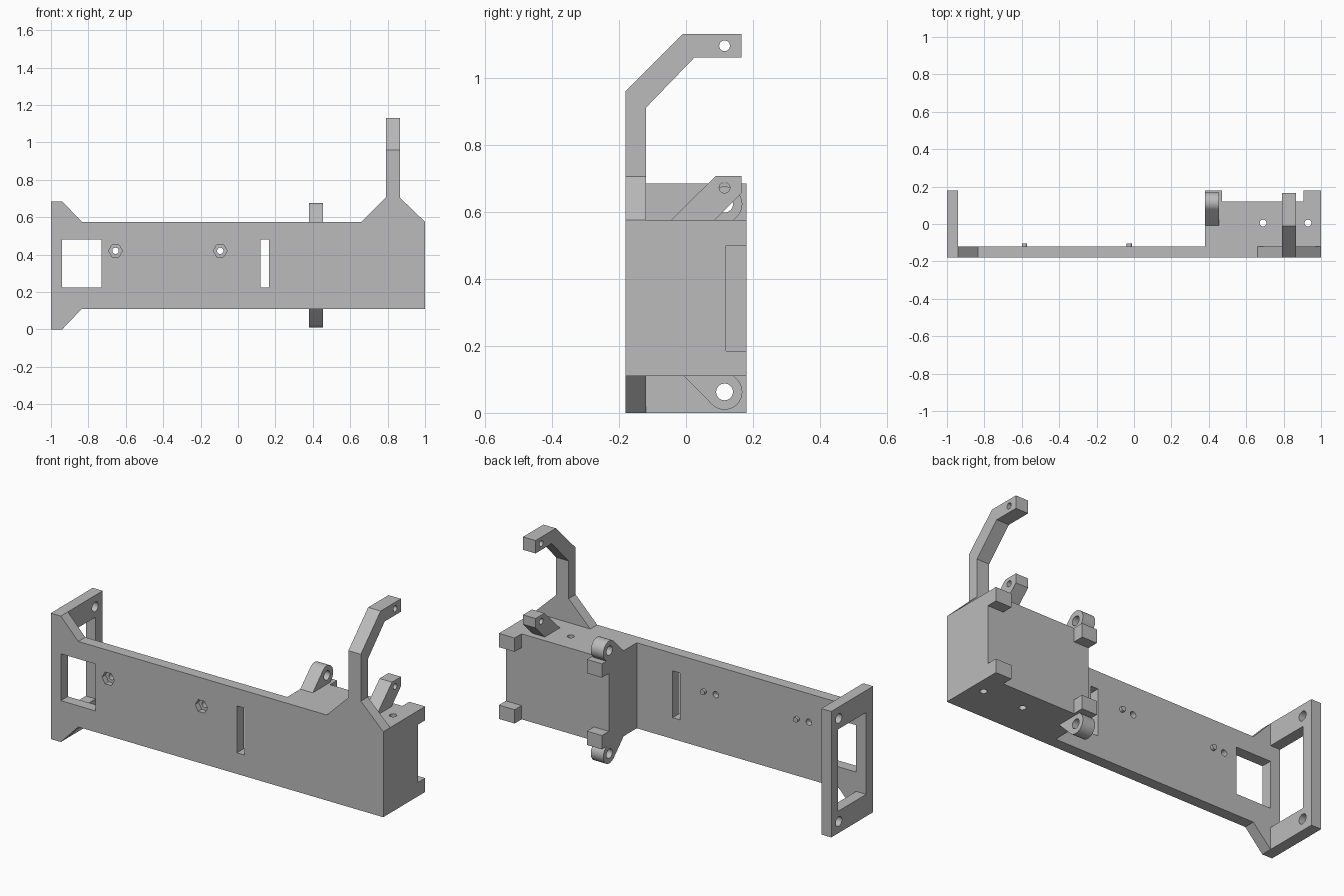
import bpy, bmesh, math

old = bpy.data.objects.get("Cube")
if old:
    bpy.data.objects.remove(old, do_unlink=True)

grey = bpy.data.materials.new("plain grey")
grey.use_nodes = True
COLOUR = (0.5, 0.5, 0.5, 1)
grey.diffuse_color = COLOUR
grey.node_tree.nodes["Principled BSDF"].inputs["Base Color"].default_value = COLOUR

# Maps a 2D profile point plus a depth along the axis to 3D
PLACE = {"x": lambda a, b, d: (d, a, b),
         "y": lambda a, b, d: (a, d, b),
         "z": lambda a, b, d: (a, b, d)}


def prism(name, axis, points, lo, hi):
    """Extrude a 2D profile along an axis."""
    bm = bmesh.new()
    rings = [[bm.verts.new(PLACE[axis](a, b, d)) for a, b in points] for d in (lo, hi)]
    bm.faces.new(rings[0])
    bm.faces.new(rings[1])
    n = len(points)
    for i in range(n):
        j = (i + 1) % n
        bm.faces.new((rings[0][i], rings[0][j], rings[1][j], rings[1][i]))
    bmesh.ops.recalc_face_normals(bm, faces=bm.faces)
    mesh = bpy.data.meshes.new(name)
    bm.to_mesh(mesh)
    bm.free()
    mesh.materials.append(grey)
    obj = bpy.data.objects.new(name, mesh)
    bpy.context.collection.objects.link(obj)
    return obj


def rect(a0, a1, b0, b1):
    return [(a0, b0), (a1, b0), (a1, b1), (a0, b1)]


def arc(a, b, r, start=0, sweep=360, n=32):
    steps = n if sweep == 360 else n - 1
    angles = [math.radians(start + sweep * i / steps) for i in range(n)]
    return [(a + r * math.cos(t), b + r * math.sin(t)) for t in angles]


def select(obj):
    bpy.ops.object.select_all(action="DESELECT")
    obj.select_set(True)
    bpy.context.view_layer.objects.active = obj


def cut(obj, axis, points, lo, hi):
    """Subtract an extruded profile and discard the cutter."""
    cutter = prism("cutter", axis, points, lo, hi)
    cutter.hide_render = True
    mod = obj.modifiers.new("cut", "BOOLEAN")
    mod.operation = "DIFFERENCE"
    mod.solver = "EXACT"
    mod.object = cutter
    select(obj)
    bpy.ops.object.modifier_apply(modifier=mod.name)
    bpy.data.objects.remove(cutter, do_unlink=True)


def smooth(obj):
    select(obj)
    bpy.ops.object.shade_smooth_by_angle(angle=math.radians(30))


FRONT, PLATE_BACK, BOX_BACK, BACK = -0.18, -0.12, 0.12, 0.18
LOW, HIGH, TOP = 0.11, 0.575, 0.685
MID = TOP / 2
HOLE_Y, HOLE_Z = 0.115, 0.0625

# Long plate with flared end and the sloped foot of the tall arm
plate = prism("long_plate", "y", [
    (-0.94, 0), (-0.835, LOW), (1, LOW), (1, HIGH), (0.865, 0.705), (0.79, 0.705),
    (0.66, HIGH), (-0.835, HIGH), (-0.94, TOP)], FRONT, PLATE_BACK)
cut(plate, "y", rect(-0.96, -0.73, 0.225, 0.48), -0.3, 0)
cut(plate, "y", rect(0.12, 0.165, 0.225, 0.48), -0.3, 0)

# Screw holes with hexagonal recesses, each beside a locating pin
for i, x in enumerate((-0.655, -0.095)):
    cut(plate, "y", arc(x, 0.42, 0.037, n=6), -0.3, -0.15)
    cut(plate, "y", arc(x, 0.42, 0.017, n=24), -0.3, 0)
    smooth(prism(f"locating_pin_{i + 1}", "y", arc(x + 0.07, 0.42, 0.014, n=24),
                 PLATE_BACK - 0.01, -0.104))
smooth(plate)

# End flange with window and two bolt holes
flange = prism("end_flange", "x", rect(FRONT, BACK, 0, TOP), -1, -0.94)
cut(flange, "x", rect(PLATE_BACK, 0.12, 0.12, TOP - 0.12), -1.1, -0.9)
for z in (HOLE_Z, TOP - HOLE_Z):
    cut(flange, "x", arc(HOLE_Y, z, 0.026), -1.1, -0.9)
smooth(flange)

# Box block with two vertical holes
box = prism("box_block", "z", rect(0.38, 1, PLATE_BACK, BOX_BACK), LOW, HIGH)
for x in (0.69, 0.93):
    cut(box, "z", arc(x, 0.005, 0.018, n=24), 0, 0.7)
smooth(box)

# Four corner tabs on the back of the box
for side, x0, x1 in (("right", 0.38, 0.47), ("left", 0.905, 1)):
    for level, z0, z1 in (("lower", LOW, 0.185), ("upper", 0.5, HIGH)):
        prism(f"corner_tab_{level}_{side}", "y", rect(x0, x1, z0, z1), BOX_BACK, BACK)

# Rounded hinge ears above and below the box
ear_profile = [(-0.007, LOW)] + arc(HOLE_Y, HOLE_Z, 0.053, 225, 180, 24) + [(0.142, LOW)]
for level, flip in (("lower", False), ("upper", True)):
    place = lambda pts: [(y, 2 * MID - z) if flip else (y, z) for y, z in pts]
    ear = prism(f"hinge_ear_{level}", "x", place(ear_profile), 0.38, 0.455)
    cut(ear, "x", place(arc(HOLE_Y, HOLE_Z, 0.025)), 0.3, 0.6)
    smooth(ear)

# Tall bent arm and short slanted arm, both with a pivot hole
arms = {
    "tall_arm": ([(FRONT, 0.705), (FRONT, 0.96), (-0.01, 1.13), (0.165, 1.13),
                  (0.165, 1.06), (0.025, 1.06), (PLATE_BACK, 0.91), (PLATE_BACK, 0.705)], 1.095),
    "short_arm": ([(-0.045, HIGH), (0.088, 0.706), (0.165, 0.706),
                   (0.165, 0.655), (0.085, HIGH)], 0.672),
}
for name, (profile, hole_z) in arms.items():
    arm = prism(name, "x", profile, 0.79, 0.865)
    cut(arm, "x", arc(HOLE_Y, hole_z, 0.016, n=24), 0.7, 0.9)
    smooth(arm)
